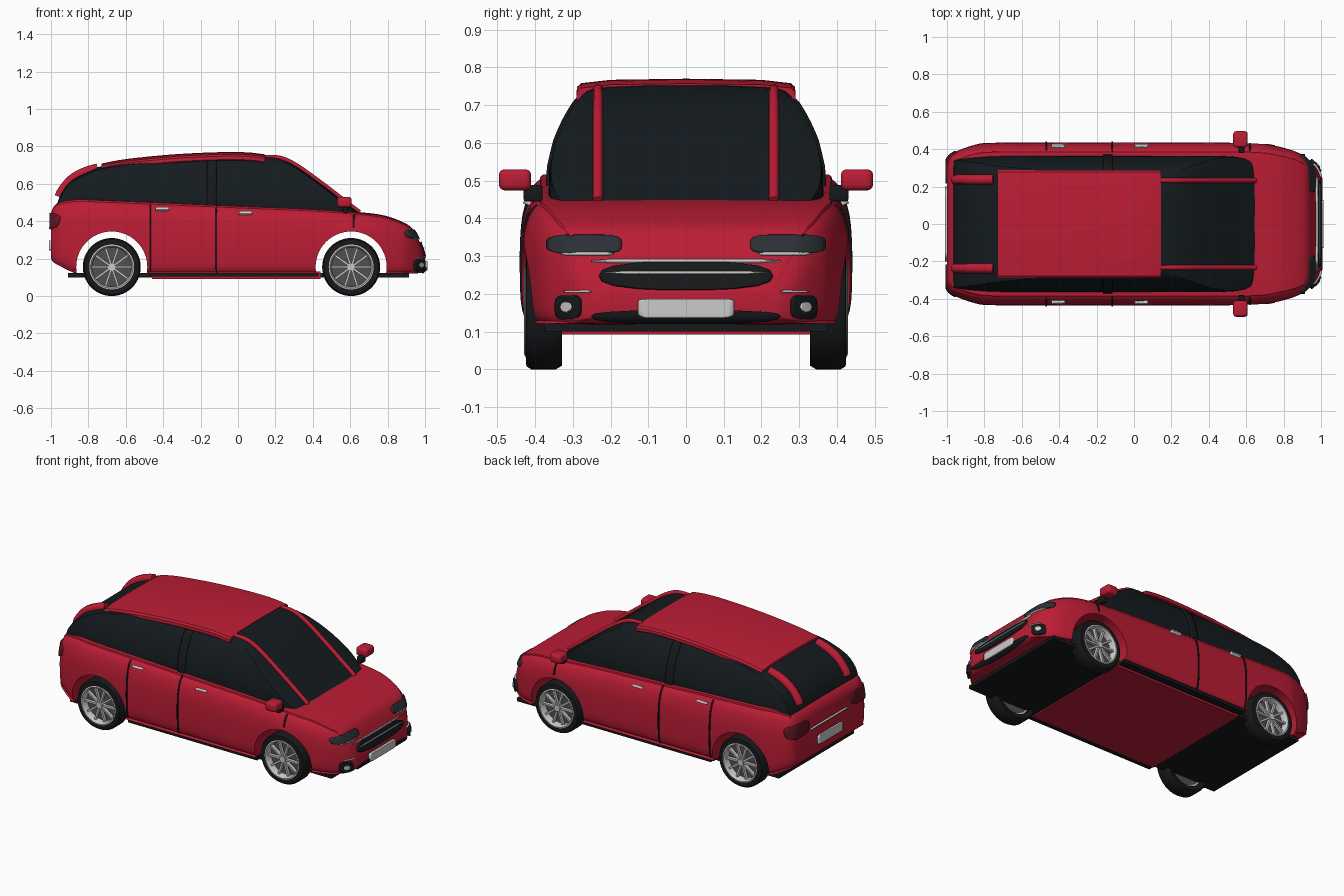
import bpy, bmesh, math
from mathutils import Vector, Matrix
from mathutils.bvhtree import BVHTree

if "Cube" in bpy.data.objects:
    bpy.data.objects.remove(bpy.data.objects["Cube"])


def mat(name, *rgb):
    m = bpy.data.materials.new(name)
    m.diffuse_color = (*rgb, 1)
    m.use_nodes = True
    m.node_tree.nodes["Principled BSDF"].inputs["Base Color"].default_value = m.diffuse_color
    return m


RED = mat("red_paint", 0.5, 0.012, 0.035)
BLACK = mat("black_trim", 0.008, 0.009, 0.01)
GLASS = mat("dark_glass", 0.007, 0.011, 0.013)
LAMP = mat("lamp_grey", 0.025, 0.03, 0.035)
TAIL = mat("tail_red", 0.12, 0.008, 0.015)
SILVER = mat("silver", 0.6, 0.6, 0.6)
DARK = mat("wheel_grey", 0.08, 0.08, 0.085)


def finish(name, bm, m, angle=35):
    bmesh.ops.recalc_face_normals(bm, faces=bm.faces)
    me = bpy.data.meshes.new(name)
    bm.to_mesh(me)
    bm.free()
    me.materials.append(m)
    ob = bpy.data.objects.new(name, me)
    bpy.context.collection.objects.link(ob)
    activate(ob)
    bpy.ops.object.shade_smooth_by_angle(angle=math.radians(angle))
    return ob


def activate(ob):
    bpy.ops.object.select_all(action='DESELECT')
    ob.select_set(True)
    bpy.context.view_layer.objects.active = ob


def smooth(pts, n=4):
    """Catmull-Rom curve through tuples of any size."""
    P = [pts[0]] + list(pts) + [pts[-1]]
    out = []
    for i in range(1, len(P) - 2):
        for k in range(n):
            t = k / n
            out.append(tuple(0.5 * (2 * b + (c - a) * t + (2 * a - 5 * b + 4 * c - d) * t * t
                                    + (3 * b - a - 3 * c + d) * t ** 3)
                             for a, b, c, d in zip(*P[i - 1:i + 3])))
    return out + [tuple(pts[-1])]


def loft(name, rings, m, closed=False, angle=35):
    bm = bmesh.new()
    V = [[bm.verts.new(p) for p in r] for r in rings]
    n = len(V[0])
    for i in range(len(V) - (0 if closed else 1)):
        a, b = V[i], V[(i + 1) % len(V)]
        for j in range(n):
            bm.faces.new((a[j], a[(j + 1) % n], b[(j + 1) % n], b[j]))
    if not closed:
        bm.faces.new(V[0])
        bm.faces.new(V[-1])
    return finish(name, bm, m, angle)


def ring(x, half):
    """Mirror a half section (y, z), which starts and ends on the centre line."""
    return [(x, y, z) for y, z in half] + [(x, -y, z) for y, z in half[-2:0:-1]]


def box(name, lo, hi, m, bevel=0.0):
    bm = bmesh.new()
    lo, hi = Vector(lo), Vector(hi)
    bmesh.ops.create_cube(bm, size=1, matrix=Matrix.Translation((lo + hi) / 2) @ Matrix.Diagonal((*(hi - lo), 1)))
    if bevel:
        bmesh.ops.bevel(bm, geom=bm.edges[:], offset=bevel, segments=3, affect='EDGES', profile=0.5)
    return finish(name, bm, m)


def cyl(name, x, y, z, r, depth, m, seg=48):
    bm = bmesh.new()
    bmesh.ops.create_cone(bm, cap_ends=True, segments=seg, radius1=r, radius2=r, depth=depth,
                          matrix=Matrix.Translation((x, y, z)) @ Matrix.Rotation(math.pi / 2, 4, 'X'))
    return finish(name, bm, m)


def tree(ob):
    bm = bmesh.new()
    bm.from_mesh(ob.data)
    t = BVHTree.FromBMesh(bm)
    bm.free()
    return t


def patch(name, target, d, cu, cz, hu, hz, m, p=3, thick=0.012, nu=16, nz=8):
    """Rounded panel projected on a surface; d is the outward direction."""
    d = Vector(d)
    bm = bmesh.new()
    V = []
    for j in range(nz + 1):
        v = math.sin((j / nz - 0.5) * math.pi) * 0.985
        w = hu * (1 - abs(v) ** p) ** (1 / p)
        row = []
        for i in range(nu + 1):
            u = cu + w * (2 * i / nu - 1)
            o = Vector((0, u, cz + hz * v)) if d.x else Vector((u, 0, cz + hz * v))
            hit = target.ray_cast(o + d * 3, -d)[0]
            row.append(bm.verts.new(hit + d * 0.002) if hit else None)
        V.append(row)
    for j in range(nz):
        for i in range(nu):
            q = (V[j][i], V[j][i + 1], V[j + 1][i + 1], V[j + 1][i])
            if all(q):
                bm.faces.new(q)
    ob = finish(name, bm, m)
    s = ob.modifiers.new("thickness", 'SOLIDIFY')
    s.thickness, s.offset = thick, 0
    bpy.ops.object.modifier_apply(modifier=s.name)
    return ob


def rail(name, y, pts, r):
    cu = bpy.data.curves.new(name, 'CURVE')
    cu.dimensions, cu.bevel_depth, cu.bevel_resolution, cu.use_fill_caps = '3D', r, 3, True
    path = smooth(pts)
    sp = cu.splines.new('POLY')
    sp.points.add(len(path) - 1)
    for q, (x, z) in zip(sp.points, path):
        q.co = (x, y, z, 1)
    cu.materials.append(RED)
    ob = bpy.data.objects.new(name, cu)
    bpy.context.collection.objects.link(ob)
    activate(ob)
    bpy.ops.object.convert(target='MESH')


# Lower body: stations are x, half width, bottom, top
half = smooth([(0, 0), (.9, 0), (.96, .03), (.99, .12), (1, .3), (1, .55), (.985, .75),
               (.945, .9), (.89, .97), (.8, 1), (0, 1.01)], 3)
stations = smooth([(-1, .345, .2, .44), (-.985, .365, .18, .475), (-.95, .388, .16, .502), (-.86, .42, .12, .518),
                   (-.76, .434, .12, .515), (-.4, .435, .12, .5), (0, .435, .12, .482), (.4, .435, .12, .465),
                   (.65, .433, .12, .445), (.78, .412, .12, .428), (.88, .38, .12, .393), (.93, .345, .12, .36),
                   (.97, .305, .123, .29), (.99, .272, .13, .237), (1, .245, .14, .2)])
body = loft("body", [ring(x, [(w * fy, b + (t - b) * fz) for fy, fz in half]) for x, w, b, t in stations], RED)
skin = tree(body)

# Wheel arches
for wx in (-.675, .605):
    cutter = cyl("arch_cutter", wx - .0, 0, .155, .19, 1.2, RED, 64)
    cutter.hide_render = True
    activate(body)
    b = body.modifiers.new("arch", 'BOOLEAN')
    b.operation, b.solver, b.object = 'DIFFERENCE', 'EXACT', cutter
    bpy.ops.object.modifier_apply(modifier=b.name)
    bpy.data.objects.remove(cutter)
activate(body)
bpy.ops.object.shade_smooth_by_angle(angle=math.radians(35))

# Glass cabin: stations are x, top, width factor
SIDE = [(.4, .365), (.53, .362), (.6, .346), (.65, .326), (.7, .298), (.73, .272), (.78, .2)]


def side(z):
    for (z0, y0), (z1, y1) in zip(SIDE, SIDE[1:]):
        if z <= z1:
            return y0 + (y1 - y0) * (z - z0) / (z1 - z0)
    return SIDE[-1][1]


cabin = smooth([(-.965, .5, .93), (-.94, .56, .95), (-.89, .62, .97), (-.8, .668, .99), (-.7, .7, 1), (-.4, .74, 1),
                (-.1, .757, 1), (.14, .752, 1), (.23, .735, 1), (.32, .69, 1), (.45, .597, 1), (.56, .513, .98),
                (.62, .468, .92), (.65, .445, .83)])
rings = []
for x, t, f in cabin:
    zs = [.4 + (t - .015 - .4) * k / 10 for k in range(11)]
    pts = [(0, .4)] + [(f * side(z), z) for z in zs]
    y = pts[-1][0]
    rings.append(ring(x, pts + [(y * .94, t - .009), (y * .8, t - .004), (y * .4, t), (0, t)]))
glass = tree(loft("cabin_glass", rings, GLASS))

# Roof panel
roof = smooth([(-.73, .708), (-.6, .732), (-.35, .757), (-.1, .769), (.05, .768), (.145, .757)])
loft("roof_panel", [ring(x, [(0, t - .045), (.285, t - .045), (.29, t - .04), (.289, t - .022), (.278, t - .012),
                             (.2, t - .003), (0, t)]) for x, t in roof], RED)

# Underside
box("floor", (-.46, -.38, .092), (.44, .38, .13), RED)
box("front_undertray", (.43, -.375, .1), (.915, .375, .122), BLACK)
box("rear_undertray", (-.91, -.375, .1), (-.45, .375, .122), BLACK)

# Grille, plates and bumper details
F, R = (1, 0, 0), (-1, 0, 0)
patch("grille", skin, F, 0, .247, .23, .037, BLACK, 2.6, nu=30)
patch("grille_top_strip", skin, F, 0, .285, .25, .003, SILVER, 8, .02, nu=30, nz=2)
patch("grille_middle_strip", skin, F, 0, .254, .215, .003, SILVER, 8, .022, nu=30, nz=2)
patch("lower_intake", skin, F, 0, .141, .25, .016, BLACK, 2.6, nu=30)
patch("front_plate", skin, F, 0, .163, .127, .024, SILVER, 12, .024)
patch("rear_plate", skin, R, 0, .27, .12, .028, SILVER, 12, .016)
patch("tailgate_strip", skin, R, 0, .365, .2, .004, SILVER, 8, .016, nz=2)

for s, tag in ((1, "left"), (-1, "right")):
    S = (0, s, 0)
    # Lamps
    patch(tag + "_headlight", skin, F, s * .268, .33, .098, .023, LAMP, 4, .014)
    patch(tag + "_headlight_strip", skin, F, s * .262, .305, .07, .003, SILVER, 8, .014, nz=2)
    patch(tag + "_fog_surround", skin, F, s * .307, .166, .03, .03, BLACK, 4, .03)
    patch(tag + "_fog_lamp", skin, F, s * .307, .166, .013, .013, SILVER, 2, .04)
    patch(tag + "_fog_strip", skin, F, s * .285, .206, .036, .003, SILVER, 8, .016, nz=2)
    patch(tag + "_tail_light", skin, R, s * .3, .4, .084, .042, TAIL, 4, .014)
    # Door seams, handles and centre pillar
    for x, z, h in ((-.47, .31, .18), (-.115, .305, .18), (.62, .4, .035)):
        patch(tag + "_door_seam", skin, S, x, z, .004, h, BLACK, 20, .006, nu=2, nz=16)
    for x, z in ((-.405, .462), (.04, .44)):
        patch(tag + "_door_handle", skin, S, x, z, .036, .006, SILVER, 6, .03)
    patch(tag + "_centre_pillar", glass, S, -.14, .605, .026, .122, BLACK, 20, .012, nu=4, nz=16)
    box(tag + "_sill", (-.47, s * .39 - .035, .105), (.43, s * .39 + .035, .124), BLACK)
    # Mirror
    box(tag + "_mirror", (.53, s * .453 - .043, .474), (.608, s * .453 + .043, .53), RED, .016)
    box(tag + "_mirror_stalk", (.56, s * .405 - .025, .445), (.59, s * .405 + .025, .488), BLACK, .005)
    # Roof pillars
    rail(tag + "_windscreen_pillar", s * .233, [(.14, .742), (.23, .737), (.32, .693), (.45, .6), (.56, .516),
                                                (.65, .447)], .013)
    rail(tag + "_rear_pillar", s * .237, [(-.75, .683), (-.82, .662), (-.89, .622), (-.94, .562), (-.955, .53)], .027)
    # Wheels
    for wx, end in ((-.675, "rear"), (.605, "front")):
        n = f"{tag}_{end}_"

        def lathe(name, prof, m):
            loft(n + name, [[(wx + r * math.cos(a), s * y, .155 + r * math.sin(a)) for r, y in prof]
                            for a in (k * math.tau / 56 for k in range(56))], m, closed=True)
        lathe("tyre", [(.116, .335), (.145, .328), (.155, .345), (.155, .41), (.147, .423), (.116, .425)], BLACK)
        lathe("rim", [(.105, .35), (.117, .35), (.12, .427), (.113, .429), (.105, .415)], SILVER)
        cyl(n + "disc", wx, s * .37, .155, .107, .03, DARK)
        cyl(n + "hub", wx, s * .405, .155, .02, .036, SILVER, 24)
        bm = bmesh.new()
        for k in range(10):
            bmesh.ops.create_cube(bm, size=1, matrix=Matrix.Translation((wx, s * .405, .155))
                                  @ Matrix.Rotation(k * math.tau / 10, 4, 'Y')
                                  @ Matrix.Translation((.062, 0, 0)) @ Matrix.Diagonal((.096, .02, .011, 1)))
        finish(n + "spokes", bm, SILVER)
